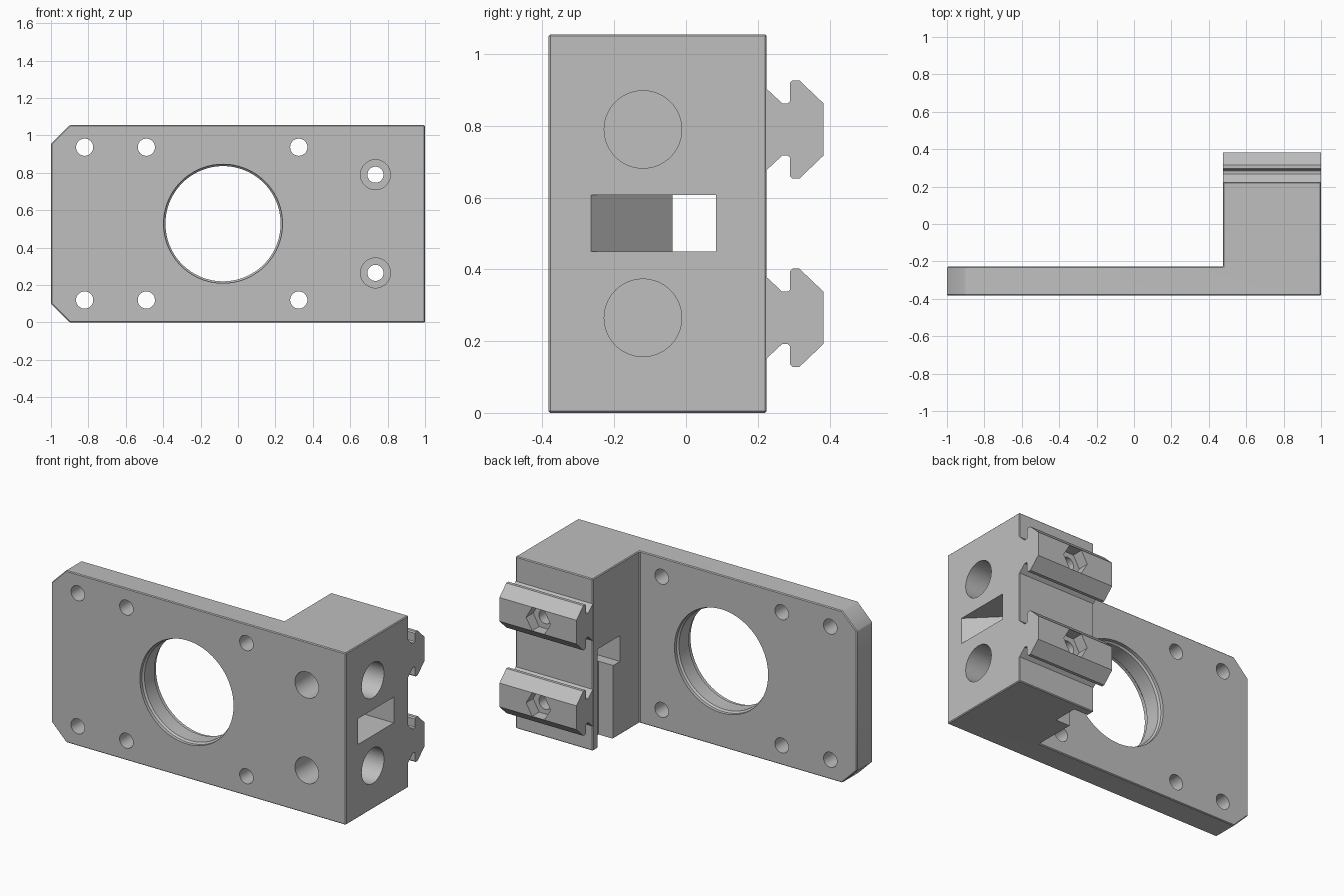
import bpy, bmesh, math

cube = bpy.data.objects.get("Cube")
if cube:
    bpy.data.objects.remove(cube, do_unlink=True)

grey = bpy.data.materials.new("plain grey")
grey.use_nodes = True
grey.diffuse_color = (0.52, 0.52, 0.52, 1)
grey.node_tree.nodes["Principled BSDF"].inputs["Base Color"].default_value = grey.diffuse_color

AXES = {"x": lambda u, v, w: (w, u, v),
        "y": lambda u, v, w: (u, w, v),
        "z": lambda u, v, w: (u, v, w)}


def loft(name, axis, sections):
    """Solid through matching outlines; sections = [(outline, position along axis)]."""
    bm = bmesh.new()
    rings = [[bm.verts.new(AXES[axis](u, v, w)) for u, v in pts] for pts, w in sections]
    n = len(rings[0])
    for a, b in zip(rings, rings[1:]):
        for i in range(n):
            j = (i + 1) % n
            bm.faces.new((a[i], a[j], b[j], b[i]))
    bm.faces.new(rings[0])
    bm.faces.new(rings[-1])
    bmesh.ops.recalc_face_normals(bm, faces=bm.faces)
    mesh = bpy.data.meshes.new(name)
    bm.to_mesh(mesh)
    bm.free()
    mesh.materials.append(grey)
    obj = bpy.data.objects.new(name, mesh)
    bpy.context.collection.objects.link(obj)
    return obj


def prism(name, axis, pts, a, b):
    return loft(name, axis, [(pts, a), (pts, b)])


def ring(u, v, r, n=64):
    return [(u + r * math.cos(math.tau * i / n), v + r * math.sin(math.tau * i / n))
            for i in range(n)]


def rect(u0, v0, u1, v1):
    return [(u0, v0), (u1, v0), (u1, v1), (u0, v1)]


def apply(obj, kind, **settings):
    mod = obj.modifiers.new(kind.lower(), kind)
    for key, value in settings.items():
        setattr(mod, key, value)
    bpy.ops.object.select_all(action="DESELECT")
    obj.select_set(True)
    bpy.context.view_layer.objects.active = obj
    bpy.ops.object.modifier_apply(modifier=mod.name)


def combine(obj, other, operation="DIFFERENCE"):
    apply(obj, "BOOLEAN", operation=operation, solver="EXACT", object=other)
    bpy.data.objects.remove(other, do_unlink=True)


H = 1.055
FRONT, PLATE_BACK, BACK, RAIL_BACK = -0.383, -0.228, 0.225, 0.383
INNER = 0.475
RAIL_Z = (0.265, 0.79)

# Plate and block as one L-shaped body
bracket = prism("motor_bracket", "z",
                [(-1, FRONT), (1, FRONT), (1, BACK), (INNER, BACK),
                 (INNER, PLATE_BACK), (-1, PLATE_BACK)], 0, H)

# Cut-off plate corners
for z, s in ((0, 1), (H, -1)):
    tri = [(-1.1, z - s * 0.1), (-0.8, z - s * 0.1), (-1.1, z + s * 0.2)]
    combine(bracket, prism("corner_cutter", "y", tri, -0.6, 0))
apply(bracket, "BEVEL", width=0.005, segments=1, limit_method="ANGLE")

# T-slot rails on the back of the block
half = [(0.2, 0.136), (0.225, 0.113), (0.268, 0.073), (0.284, 0.073), (0.29, 0.079),
        (0.29, 0.130), (0.297, 0.137), (0.316, 0.137), (RAIL_BACK, 0.073)]
for zc in RAIL_Z:
    outline = [(y, zc + d) for y, d in half] + [(y, zc - d) for y, d in reversed(half)]
    rail = prism("rail", "x", outline, INNER + 0.001, 0.999)
    combine(bracket, rail, "UNION")

# Large bore with eased rims
bore = [(0.318, FRONT - 0.1), (0.318, FRONT + 0.02), (0.308, FRONT + 0.03),
        (0.308, PLATE_BACK - 0.03), (0.318, PLATE_BACK - 0.02), (0.318, PLATE_BACK + 0.1)]
combine(bracket, loft("bore_cutter", "y", [(ring(-0.08, 0.528, r, 96), y) for r, y in bore]))

# Small mounting holes
for x in (-0.82, -0.49, 0.325):
    for z in (0.12, 0.937):
        combine(bracket, prism("hole_cutter", "y", ring(x, z, 0.046, 40), -0.5, 0))

# Bolt holes with head recess and nut pocket, and blind side bores
for z in RAIL_Z:
    x = 0.735
    combine(bracket, prism("bolt_cutter", "y", ring(x, z, 0.043, 40), -0.5, 0.5))
    combine(bracket, prism("head_cutter", "y", ring(x, z, 0.08, 48), -0.5, 0.05))
    combine(bracket, prism("nut_cutter", "y", ring(x, z, 0.083, 6), 0.315, 0.5))
    combine(bracket, prism("side_bore_cutter", "x", ring(-0.12, z, 0.108), 0.84, 1.1))

# Belt channel, flared on the outer side, with a slot running down the inner face
channel = [(1.05, -0.315), (0.773, -0.038), (0.45, -0.038), (0.45, 0.18),
           (0.575, 0.18), (0.575, 0.083), (1.05, 0.083)]
combine(bracket, prism("channel_cutter", "z", channel, 0.45, 0.608))
combine(bracket, prism("slot_cutter", "z", rect(0.45, 0.028, 0.575, 0.18), -0.1, 0.5))

bpy.ops.object.shade_smooth_by_angle(angle=math.radians(25))
